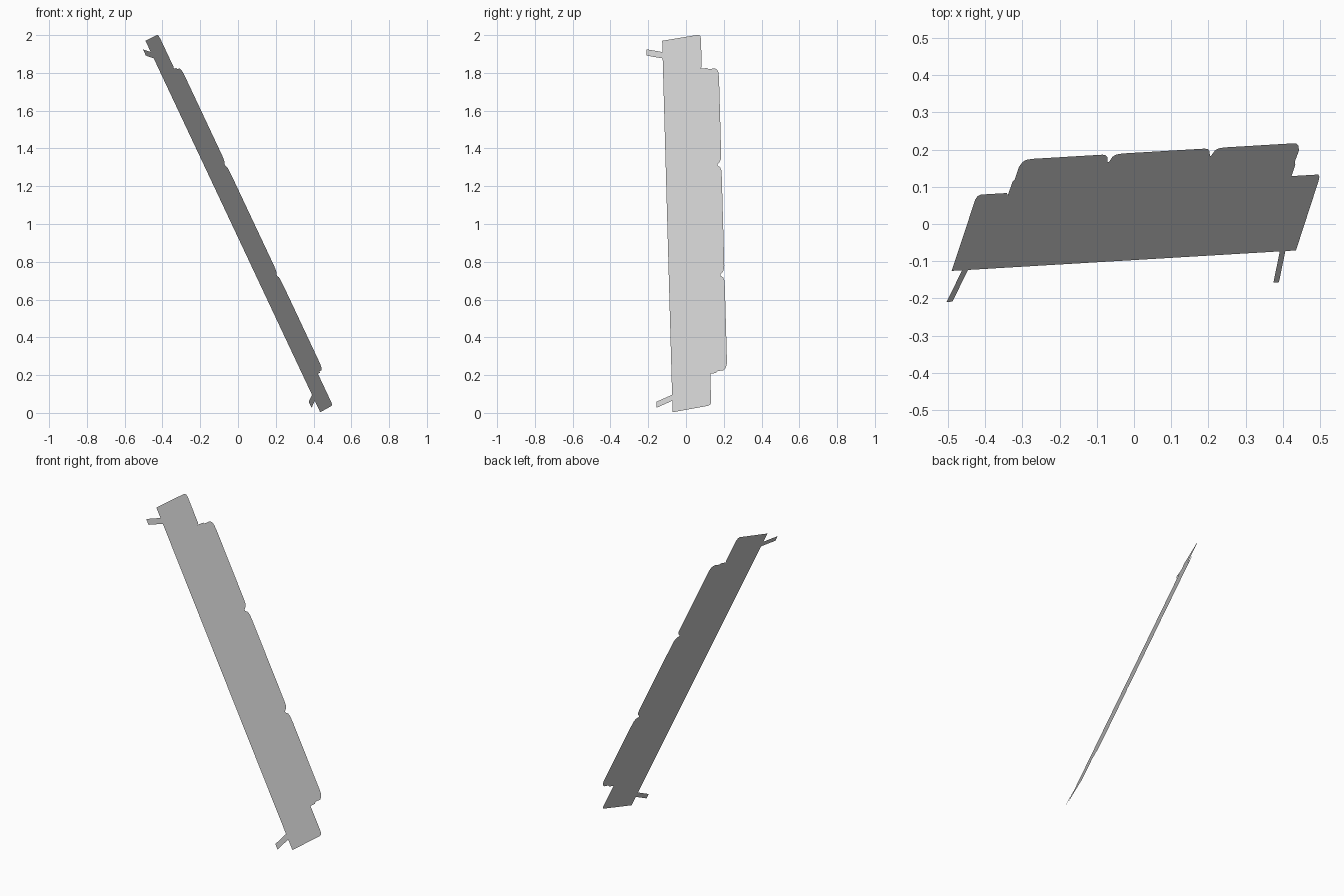
import bpy
import bmesh
from mathutils import Vector

cube = bpy.data.objects.get("Cube")
if cube:
    bpy.data.objects.remove(cube, do_unlink=True)

# Single flat colour
grey = bpy.data.materials.new("light_grey")
grey.use_nodes = True
colour = (0.6, 0.6, 0.6, 1)
grey.diffuse_color = colour
grey.node_tree.nodes["Principled BSDF"].inputs["Base Color"].default_value = colour

# Tilted plane: "along" runs down the sofa's length, "up" across its height
origin = Vector((-0.49, -0.126, 1.97))
along = Vector((0.4256, 0.0253, -0.9047)).normalized()
up = Vector((0.305, 0.937, 0.169))
up = (up - along * up.dot(along)).normalized()

LENGTH, ARM, BACK = 2.174, 0.218, 0.3135


def cushion(start, end):
    """Rounded top of one back cushion, from left to right."""
    left = [(0, 0.022), (0.012, 0.008), (0.03, 0.002), (0.07, 0)]
    right = [(0.048, 0), (0.028, 0.002), (0.013, 0.008), (0, 0.022)]
    return ([(start + s, BACK - d) for s, d in left]
            + [(end - s, BACK - d) for s, d in right])


def leg(outer, inner, foot_shift):
    """Splayed leg below the frame, from its first side to its second."""
    return [(outer, 0), (outer + foot_shift, -0.09),
            (inner + foot_shift, -0.09), (inner, 0)]


# Left arm with a rounded top corner and the seam beside it
outline = [(0, 0), (0.003, 0.204), (0.011, 0.214), (0.03, ARM),
           (0.194, ARM), (0.203, 0.21), (0.206, 0.25), (0.215, 0.256)]

# Three back cushions separated by small notches
for start, end in [(0.216, 0.777), (0.785, 1.422), (1.43, 1.984)]:
    outline += cushion(start, end)

# Right seam and right arm
outline += [(1.981, 0.259), (1.991, 0.25), (1.99, ARM),
            (LENGTH - 0.015, ARM), (LENGTH - 0.004, 0.212),
            (LENGTH, 0.2), (LENGTH, 0)]

# Two splayed legs along the underside
outline += leg(2.107, 2.072, 0.024)
outline += leg(0.103, 0.066, -0.033)

# Fill the silhouette as one flat sheet
bm = bmesh.new()
verts = [bm.verts.new(origin + along * s + up * t) for s, t in outline]
face = bm.faces.new(verts)
face.normal_update()
if face.normal.x < 0:
    face.normal_flip()
bmesh.ops.triangulate(bm, faces=bm.faces[:])

mesh = bpy.data.meshes.new("sofa_panel")
bm.to_mesh(mesh)
bm.free()
mesh.materials.append(grey)
panel = bpy.data.objects.new("sofa_panel", mesh)
bpy.context.collection.objects.link(panel)
